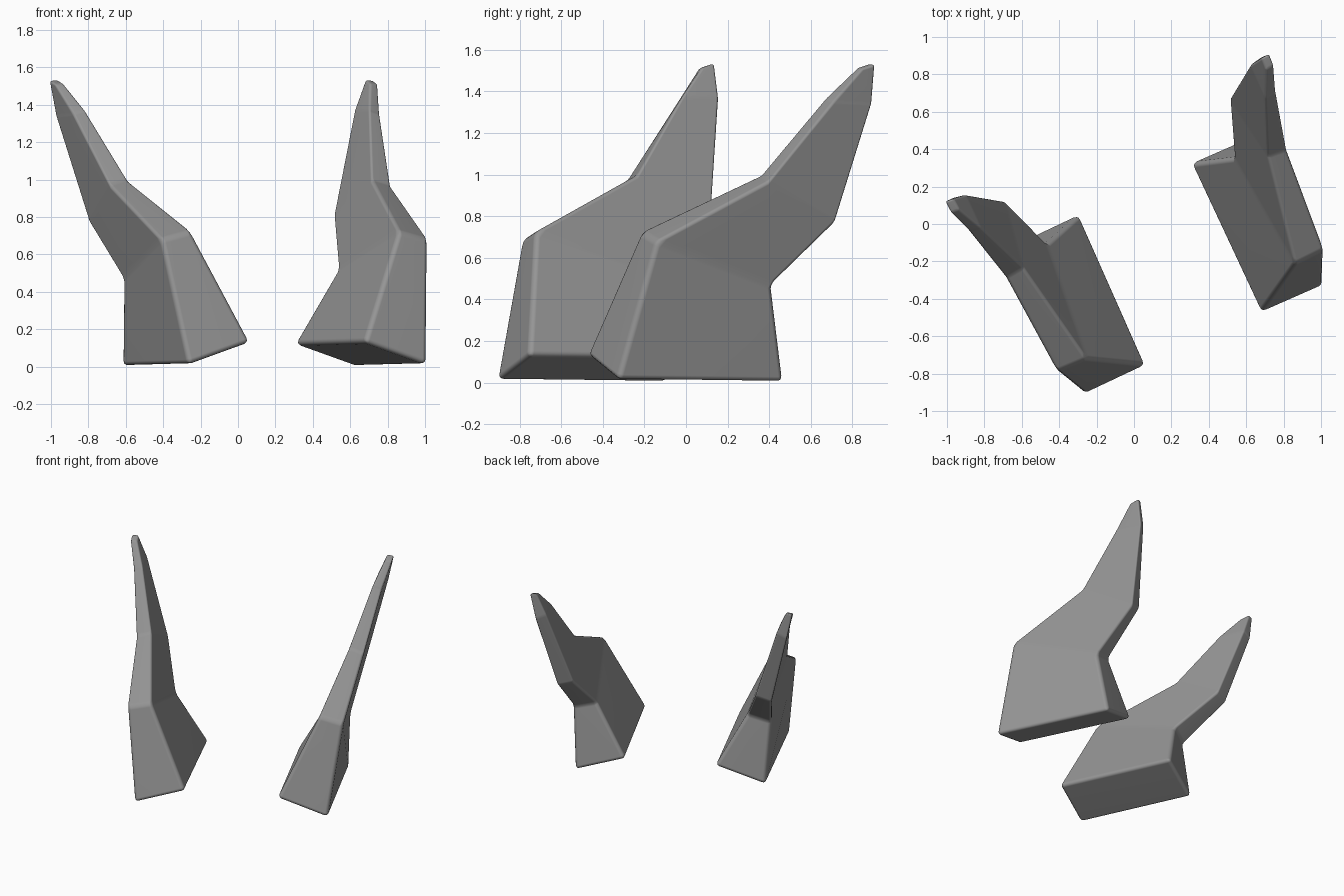
import bpy, bmesh
from math import radians
from mathutils import Matrix, Vector

cube = bpy.data.objects.get("Cube")
if cube:
    bpy.data.objects.remove(cube, do_unlink=True)

# One plain grey
grey = bpy.data.materials.new("stone_grey")
grey.use_nodes = True
colour = (0.3, 0.3, 0.3, 1)
grey.diffuse_color = colour
shader = grey.node_tree.nodes["Principled BSDF"]
shader.inputs["Base Color"].default_value = colour
shader.inputs["Roughness"].default_value = 0.7

# Four-cornered rings from base to tip: outer front, inner front,
# inner back, outer back, as (side, along, height)
RINGS = [
    [(.70, -.72, .01), (.335, -.715, .13), (.325, .17, .12), (.69, .165, 0)],
    [(.785, -.55, .68), (.61, -.555, .725), (.55, .1, .52), (.718, .088, .47)],
    [(.825, .025, .97), (.718, .035, 1.0), (.658, .395, .80), (.775, .395, .765)],
    [(.90, .33, 1.35), (.835, .32, 1.37), (.836, .515, 1.37), (.913, .53, 1.34)],
    [(.95, .462, 1.51), (.902, .458, 1.515), (.905, .525, 1.535), (.952, .528, 1.53)],
]
BEVEL = [.028, .026, .018, .012, .012]

# The pair mirrors across a plane turned about the vertical
TURN = Matrix.Rotation(radians(24.5), 4, 'Z')
OFFSET = Vector((.083, 0, 0))


def make_horn(name, side):
    bm = bmesh.new()
    weight = bm.edges.layers.float.new("bevel_weight_edge")
    rings, level = [], {}
    for i, ring in enumerate(RINGS):
        verts = [bm.verts.new(TURN @ (Vector((side * x, y, z)) + OFFSET))
                 for x, y, z in ring]
        rings.append(verts)
        level.update((v, i) for v in verts)
    for low, high in zip(rings, rings[1:]):
        for j in range(4):
            k = (j + 1) % 4
            bm.faces.new((low[j], low[k], high[k], high[j]))
    bm.faces.new(rings[0])
    bm.faces.new(rings[-1])
    # Rounder edges at the foot, finer ones at the tip
    for e in bm.edges:
        e[weight] = min(BEVEL[level[v]] for v in e.verts) / BEVEL[0]
    bmesh.ops.recalc_face_normals(bm, faces=bm.faces)
    mesh = bpy.data.meshes.new(name)
    bm.to_mesh(mesh)
    bm.free()
    mesh.materials.append(grey)
    horn = bpy.data.objects.new(name, mesh)
    bpy.context.collection.objects.link(horn)

    bpy.ops.object.select_all(action='DESELECT')
    horn.select_set(True)
    bpy.context.view_layer.objects.active = horn
    bpy.ops.object.shade_smooth()
    bevel = horn.modifiers.new("rounded_edges", 'BEVEL')
    bevel.limit_method = 'WEIGHT'
    bevel.width = BEVEL[0]
    bevel.segments = 3
    bevel.use_clamp_overlap = False
    horn.modifiers.new("flat_face_normals", 'WEIGHTED_NORMAL')
    return horn


make_horn("left_horn", 1)
make_horn("right_horn", -1)
